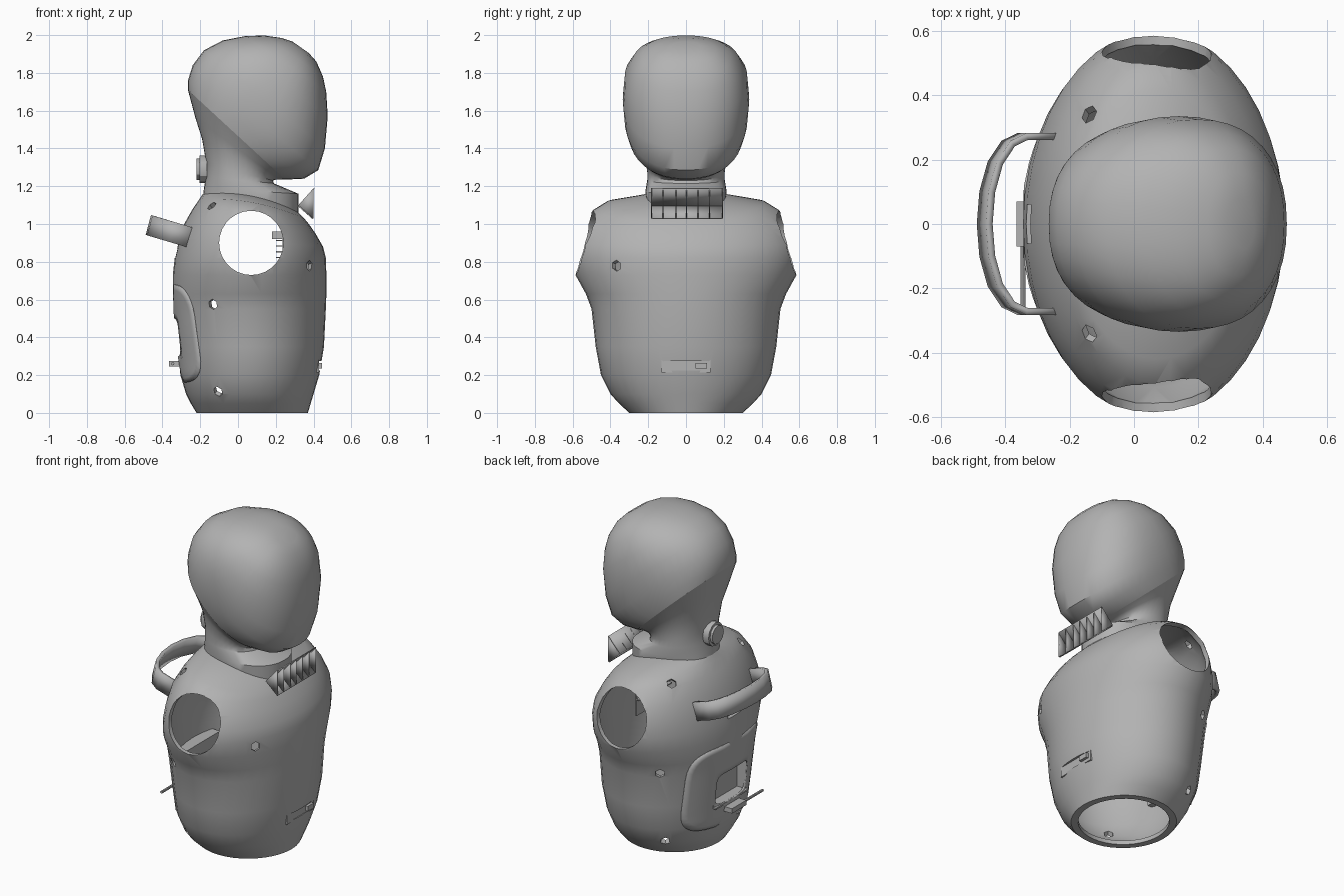
import bpy, bmesh, math
from math import sin, cos, pi
from mathutils import Vector

cube = bpy.data.objects.get("Cube")
if cube:
    bpy.data.objects.remove(cube)

grey = bpy.data.materials.new("plain_grey")
grey.use_nodes = True
COLOR = (0.45, 0.45, 0.45, 1)
grey.diffuse_color = COLOR
grey.node_tree.nodes["Principled BSDF"].inputs["Base Color"].default_value = COLOR


def finish(bm, name, angle=30, recalc=True):
    if recalc:
        bmesh.ops.recalc_face_normals(bm, faces=bm.faces)
    mesh = bpy.data.meshes.new(name)
    bm.to_mesh(mesh)
    bm.free()
    ob = bpy.data.objects.new(name, mesh)
    bpy.context.collection.objects.link(ob)
    mesh.materials.append(grey)
    smooth(ob, angle)
    return ob


def smooth(ob, angle):
    bpy.ops.object.select_all(action='DESELECT')
    ob.select_set(True)
    bpy.context.view_layer.objects.active = ob
    bpy.ops.object.shade_smooth_by_angle(angle=math.radians(angle))


def power(v, e):
    return math.copysign(abs(v) ** e, v)


def loft(name, sections, exponent=2.0, cap=False, n=40):
    """Section: back x, back z, front x, front z, half width, side rise."""
    bm = bmesh.new()
    rings = []
    for xb, zb, xf, zf, w, rise in sections:
        ring = []
        for i in range(n):
            a = 2 * pi * i / n
            c, s = power(cos(a), 2 / exponent), power(sin(a), 2 / exponent)
            t = (1 + c) / 2
            ring.append(bm.verts.new((xb + (xf - xb) * t, w * s,
                                      zb + (zf - zb) * t + rise * s * s)))
        rings.append(ring)
    for r, q in zip(rings, rings[1:]):
        for i in range(n):
            j = (i + 1) % n
            bm.faces.new((r[i], r[j], q[j], q[i]))
    if cap:
        bm.faces.new(rings[-1])
    return finish(bm, name, 40)


def box(name, lo, hi):
    bm = bmesh.new()
    bmesh.ops.create_cube(bm, size=1)
    for v in bm.verts:
        v.co = [l + (h - l) * (c + 0.5) for l, h, c in zip(lo, hi, v.co)]
    return finish(bm, name)


def cylinder(name, centre, axis, radius, depth, sides=24, bevel=0):
    bm = bmesh.new()
    bmesh.ops.create_cone(bm, cap_ends=True, segments=sides, radius1=radius,
                          radius2=radius, depth=depth)
    if bevel:
        rims = [e for e in bm.edges if abs(e.verts[0].co.z - e.verts[1].co.z) < 1e-4]
        bmesh.ops.bevel(bm, geom=rims, offset=bevel, segments=2, affect='EDGES')
    bm.transform(Vector(axis).to_track_quat('Z', 'Y').to_matrix().to_4x4())
    bmesh.ops.translate(bm, verts=bm.verts, vec=centre)
    return finish(bm, name)


# Torso shell
TORSO = [
    (-.18, 0, .33, 0, .26, 0), (-.22, 0, .37, 0, .30, 0),
    (-.25, .05, .385, .05, .355, 0), (-.275, .1, .40, .1, .40, 0),
    (-.305, .2, .43, .2, .45, 0), (-.32, .35, .455, .35, .478, 0),
    (-.34, .55, .465, .55, .50, 0), (-.345, .63, .468, .63, .53, 0),
    (-.345, .73, .468, .73, .585, 0), (-.335, .82, .465, .82, .60, 0),
    (-.315, .9, .45, .88, .595, .01), (-.285, 1.0, .41, .95, .56, .015),
    (-.24, 1.08, .375, 1.0, .495, .03), (-.205, 1.13, .35, 1.03, .42, .035),
    (-.185, 1.16, .31, 1.07, .21, .035)]
torso = loft("torso_shell", TORSO)


def back_x(y, z):
    for p, q in zip(TORSO[1:], TORSO[2:]):
        if p[1] <= z <= q[1]:
            t = (z - p[1]) / (q[1] - p[1])
            xb, xf, w = [p[k] + (q[k] - p[k]) * t for k in (0, 2, 4)]
            return (xb + xf) / 2 - (xf - xb) / 2 * math.sqrt(max(0, 1 - (y / w) ** 2))


wall = torso.modifiers.new("wall", 'SOLIDIFY')
wall.thickness = 0.025
wall.offset = -1

# Openings: arm holes, back pocket, chest slot, vent and small bolt holes
cutters = [
    cylinder("arm_hole_cutter", (.07, 0, .9), (0, 1, 0), .17, 2, 28),
    box("pocket_cutter", (-.5, -.15, .3), (-.24, .15, .5)),
    box("chest_slot_cutter", (.425, -.12, .225), (.6, .12, .275)),
    box("vent_cutter", (-.5, -.06, .82), (-.31, .06, .87))]
for x, y, z in [(-.135, .335, 1.09), (-.13, .44, .575), (-.11, .36, .105), (.38, .37, .78)]:
    for side in (1, -1):
        if x > 0 and side > 0:
            continue
        cutters.append(cylinder("bolt_hole_cutter", (x, side * y, z),
                                (x - .07, side * y * .8, (z - .6) * .6), .028, .16, 6))
for cutter in cutters:
    cutter.hide_render = True
    cutter.hide_set(True)
    cut = torso.modifiers.new("opening", 'BOOLEAN')
    cut.object = cutter
    cut.solver = 'EXACT'
graph = bpy.context.evaluated_depsgraph_get()
cut_mesh = bpy.data.meshes.new_from_object(torso.evaluated_get(graph))
torso.modifiers.clear()
torso.data = cut_mesh
smooth(torso, 35)
for cutter in cutters:
    bpy.data.objects.remove(cutter)

# Neck and head share the tilted helmet edge
EDGE = (-.265, 1.71, .25, 1.235, .285, 0)
loft("neck", [(-.185, 1.15, .32, 1.06, .21, .03), (-.18, 1.19, .32, 1.16, .215, 0),
              (-.17, 1.25, .19, 1.215, .205, 0), (-.168, 1.32, .185, 1.23, .205, 0),
              (-.19, 1.45, .20, 1.235, .215, 0), (-.225, 1.56, .22, 1.235, .24, 0),
              EDGE], 2.2)
loft("head_shell", [EDGE, (-.265, 1.76, .35, 1.24, .305, 0),
                    (-.24, 1.84, .425, 1.285, .325, 0), (-.18, 1.92, .46, 1.40, .335, 0),
                    (-.08, 1.972, .475, 1.57, .325, 0), (.04, 1.995, .467, 1.70, .285, 0),
                    (.14, 1.998, .45, 1.78, .235, 0), (.23, 1.985, .415, 1.86, .16, 0),
                    (.29, 1.965, .375, 1.905, .08, 0)], 2.25, True)
cylinder("neck_knob", (-.185, 0, 1.29), (1, 0, 0), .072, .07, 12, .015)

# Collar louvre: open trough with upright fins
bm = bmesh.new()
apex, top, low = (.32, 1.10), (.40, 1.19), (.40, 1.03)


def at(p, y):
    return bm.verts.new((p[0], y, p[1]))


for lip in (top, low):
    bm.faces.new((at(apex, -.18), at(apex, .19), at(lip, .19), at(lip, -.18)))
for i in range(7):
    y = -.18 + i * .37 / 6
    bm.faces.new((at(apex, y), at(top, y), at(low, y)))
louvre = finish(bm, "collar_louvre")
louvre.modifiers.new("sheet", 'SOLIDIFY').thickness = .006

# Carrying handle on the back
bm = bmesh.new()
half = [(-.26, .272), (-.36, .272), (-.405, .25), (-.445, .19), (-.47, .10)]
path = half + [(-.478, 0)] + [(x, -y) for x, y in reversed(half)]
pairs = []
for x, y in path:
    z = .94 - .3 * (x + .48)
    pairs.append((bm.verts.new((x, y, z)), bm.verts.new((x + .028, y, z + .105))))
for (a, b), (c, d) in zip(pairs, pairs[1:]):
    bm.faces.new((a, c, d, b))
handle = finish(bm, "carrying_handle", 40)
strap = handle.modifiers.new("thickness", 'SOLIDIFY')
strap.thickness = .022
strap.offset = 0

# Rounded back panel that frames the pocket
bm = bmesh.new()
rings = []
N = 40
for k in range(7):
    t = k / 6
    hy, hz, mz = .15 + .19 * t, .10 + .16 * t, .40 + .02 * t
    ring = []
    for i in range(N):
        a = 2 * pi * (i + .5) / N
        y, z = hy * power(cos(a), .4), mz + hz * power(sin(a), .4)
        ring.append(bm.verts.new((back_x(y, z) - .006, y, z)))
    rings.append(ring)
for r, q in zip(rings, rings[1:]):
    for i in range(N):
        j = (i + 1) % N
        bm.faces.new((r[i], q[i], q[j], r[j]))
panel = finish(bm, "back_panel")
panel.modifiers.new("plate", 'SOLIDIFY').thickness = .009

# Pocket lining, tap and lever
box("pocket_back", (-.245, -.16, .29), (-.235, .16, .51))
for z in (.29, .50):
    box("pocket_ledge", (-.318, -.16, z), (-.235, .16, z + .01))
for y in (-.16, .15):
    box("pocket_side", (-.30, y, .29), (-.235, y + .01, .51))
box("tap_block", (-.365, -.07, .245), (-.30, .07, .275))
cylinder("tap_lever", (-.345, -.16, .26), (0, 1, 0), .008, .2, 8)

# Chest slot filling
box("chest_slot_floor", (.415, -.13, .215), (.428, .13, .285))
box("chest_slot_bar", (.42, .05, .235), (.445, .11, .265))

# Inner rack seen through the arm holes
box("rack_plate", (.235, -.15, .72), (.242, .15, .96))
for i in range(5):
    y, z = -.15 + i * .07, .82 + i * .03
    box("rack_fin", (.18, y, .92), (.24, y + .008, .96))
    box("rack_shelf", (.20, -.15, z), (.24, .15, z + .006))
